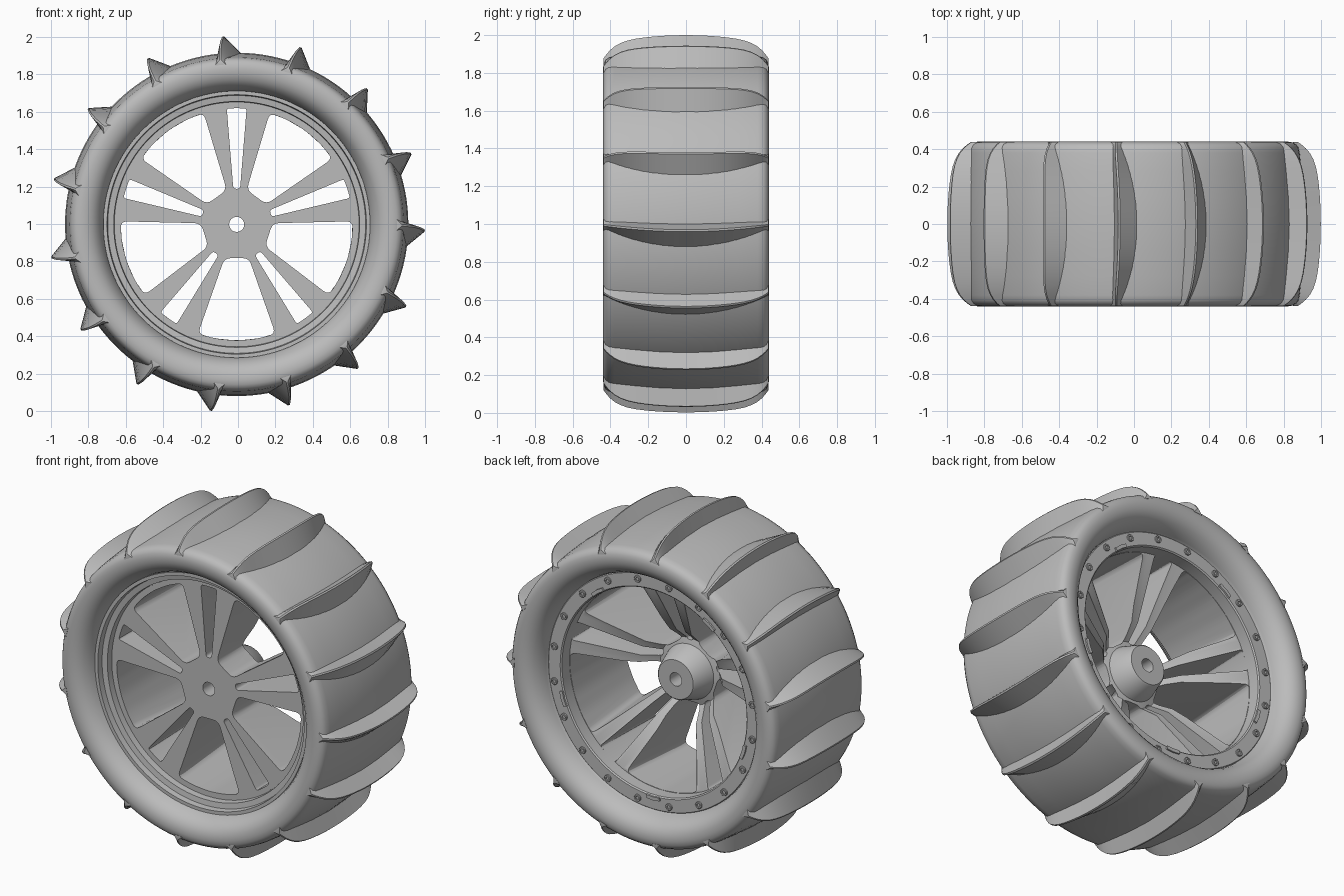
import bpy, bmesh, math
from mathutils import Vector

cube = bpy.data.objects.get("Cube")
if cube:
    bpy.data.objects.remove(cube, do_unlink=True)

CENTRE = Vector((-0.007, 0, 0.998))

grey = bpy.data.materials.new("plain_grey")
grey.use_nodes = True
grey.diffuse_color = (0.5, 0.5, 0.5, 1)
grey.node_tree.nodes["Principled BSDF"].inputs["Base Color"].default_value = (0.5, 0.5, 0.5, 1)


def polar(r, y, deg):
    a = math.radians(deg)
    return Vector((r * math.cos(a), y, r * math.sin(a)))


def finish(name, bm, angle=35):
    bmesh.ops.remove_doubles(bm, verts=bm.verts, dist=1e-5)
    bmesh.ops.recalc_face_normals(bm, faces=bm.faces)
    mesh = bpy.data.meshes.new(name)
    bm.to_mesh(mesh)
    bm.free()
    mesh.materials.append(grey)
    obj = bpy.data.objects.new(name, mesh)
    obj.location = CENTRE
    bpy.context.collection.objects.link(obj)
    smooth(obj, angle)
    return obj


def smooth(obj, angle):
    bpy.ops.object.select_all(action="DESELECT")
    obj.select_set(True)
    bpy.context.view_layer.objects.active = obj
    bpy.ops.object.shade_smooth_by_angle(angle=math.radians(angle))


def bridge(bm, a, b, closed=True):
    n = len(a)
    for i in range(n if closed else n - 1):
        j = (i + 1) % n
        bm.faces.new((a[i], a[j], b[j], b[i]))


def lathe(bm, profile, segs, closed=True, offset=Vector()):
    """Turn an (r, y) profile round the axle direction."""
    rings = [[bm.verts.new(polar(r, y, 360 * s / segs) + offset) for r, y in profile]
             for s in range(segs)]
    for s in range(segs):
        bridge(bm, rings[s], rings[(s + 1) % segs], closed)


# Tyre: crowned tread, tight shoulders, sidewalls curling in to the rim
half = [(0.67, 0.28), (0.705, 0.3), (0.712, 0.335), (0.725, 0.37), (0.745, 0.402),
        (0.77, 0.424), (0.8, 0.436), (0.83, 0.439), (0.855, 0.435), (0.873, 0.425),
        (0.885, 0.408), (0.891, 0.38), (0.901, 0.28), (0.911, 0.15)]
profile = half + [(0.916, 0)] + [(r, -y) for r, y in reversed(half)]
bm = bmesh.new()
lathe(bm, profile, 128)
finish("tyre", bm, 50)

# Paddle treads: curved scoops tapering to points at the shoulders
bm = bmesh.new()
STEPS = 24
for k in range(15):
    base = 94.1 + 24 * k
    rows = []
    for i in range(STEPS + 1):
        # closer stations near the ends
        t = math.sin(math.pi * (i / STEPS - 0.5))
        q = t * t
        y = 0.437 * t
        tip = 1.004 - 0.045 * q - 0.078 * q ** 4
        foot = 0.89 - 0.035 * q
        section = [(foot, 2.6 + 1.1 * q), (tip, 0.3 + 1.6 * q),
                   (tip, -0.3 + 1.6 * q), (foot, -7.2 + 7 * q)]
        rows.append([bm.verts.new(polar(r, y, base + d)) for r, d in section])
    for a, b in zip(rows, rows[1:]):
        bridge(bm, a, b)
    bm.faces.new(rows[0])
    bm.faces.new(rows[-1])
finish("tread_paddles", bm)

# Rim barrel with stepped front lip and flat rear flange
bm = bmesh.new()
lathe(bm, [(0.62, -0.267), (0.653, -0.267), (0.656, -0.305), (0.688, -0.31), (0.692, -0.345),
           (0.712, -0.345), (0.712, -0.29), (0.67, -0.25), (0.67, 0.26), (0.709, 0.28),
           (0.709, 0.315), (0.704, 0.32), (0.627, 0.32), (0.62, 0.313)], 128)
finish("rim_barrel", bm)

# Wheel centre: flat front, rear hub boss, spokes deepening towards the rim
bm = bmesh.new()
lathe(bm, [(0.04, -0.27), (0.65, -0.27), (0.65, 0.24), (0.61, 0.24), (0.28, 0.06),
           (0.2, -0.03), (0.165, -0.02), (0.125, 0.1), (0.117, 0.108), (0.04, 0.108)], 100)
centre = finish("spoked_centre", bm)


def rounded(corners, radius, steps=4):
    """Replace each corner with a small curve."""
    out = []
    for i, p in enumerate(corners):
        ends = []
        for other in (corners[i - 1], corners[(i + 1) % len(corners)]):
            d = other - p
            ends.append(p + d.normalized() * min(radius, d.length * 0.4))
        for s in range(steps + 1):
            u = s / steps
            out.append(ends[0] * (1 - u) ** 2 + p * 2 * u * (1 - u) + ends[1] * u * u)
    return out


def window_outline(inner, half_inner, spread, radius):
    arc = [polar(0.62, 0, spread * f) for f in (-1, -0.5, 0, 0.5, 1)]
    return rounded([Vector((inner, 0, half_inner)), Vector((inner, 0, -half_inner))] + arc, radius)


def add_window(bm, angle, inner, half_inner, spread, radius, draft):
    """Prism that widens towards the rear so that the spokes taper."""
    loops = []
    for y, grow in ((-0.35, 0), (-0.22, 0), (0.3, 1)):
        pts = window_outline(inner, half_inner + 0.007 * grow, spread + draft * grow, radius)
        loop = []
        for p in pts:
            deg = math.degrees(math.atan2(p.z, p.x)) + angle
            loop.append(bm.verts.new(polar(math.hypot(p.x, p.z), y, deg)))
        loops.append(loop)
    bridge(bm, loops[0], loops[1])
    bridge(bm, loops[1], loops[2])
    bm.faces.new(loops[0])
    bm.faces.new(loops[2])


# Window cutters: a slit inside each spoke pair, a wide opening between pairs
bm = bmesh.new()
for k in range(5):
    add_window(bm, 90 + 72 * k, 0.19, 0.018, 4.9, 0.018, 1)
    add_window(bm, 54 + 72 * k, 0.18, 0.065, 19.5, 0.035, 3.5)
cutter = finish("window_cutter", bm)
cutter.hide_render = True
cut = centre.modifiers.new("windows", "BOOLEAN")
cut.operation = "DIFFERENCE"
cut.solver = "EXACT"
cut.object = cutter
bpy.context.view_layer.update()
bpy.ops.object.select_all(action="DESELECT")
centre.select_set(True)
bpy.context.view_layer.objects.active = centre
bpy.ops.object.modifier_apply(modifier=cut.name)
bpy.data.objects.remove(cutter, do_unlink=True)
smooth(centre, 30)

# Ring of socket bolts on the rear flange
bm = bmesh.new()
for k in range(20):
    lathe(bm, [(0, 0.322), (0.011, 0.322), (0.011, 0.33), (0.019, 0.33), (0.021, 0.328),
               (0.021, 0.31)], 12, False, polar(0.672, 0, 9 + 18 * k))
finish("flange_bolts", bm)

# Small raised tabs on the inner edge of the rear flange
bm = bmesh.new()
for k in range(5):
    loops = []
    for y in (0.31, 0.33):
        loops.append([bm.verts.new(polar(r, y, 54 + 72 * k + d))
                      for r, d in ((0.625, -4), (0.645, -4), (0.648, 0), (0.645, 4),
                                   (0.625, 4), (0.627, 0))])
    bridge(bm, *loops)
    bm.faces.new(loops[0])
    bm.faces.new(loops[1])
finish("flange_tabs", bm)
